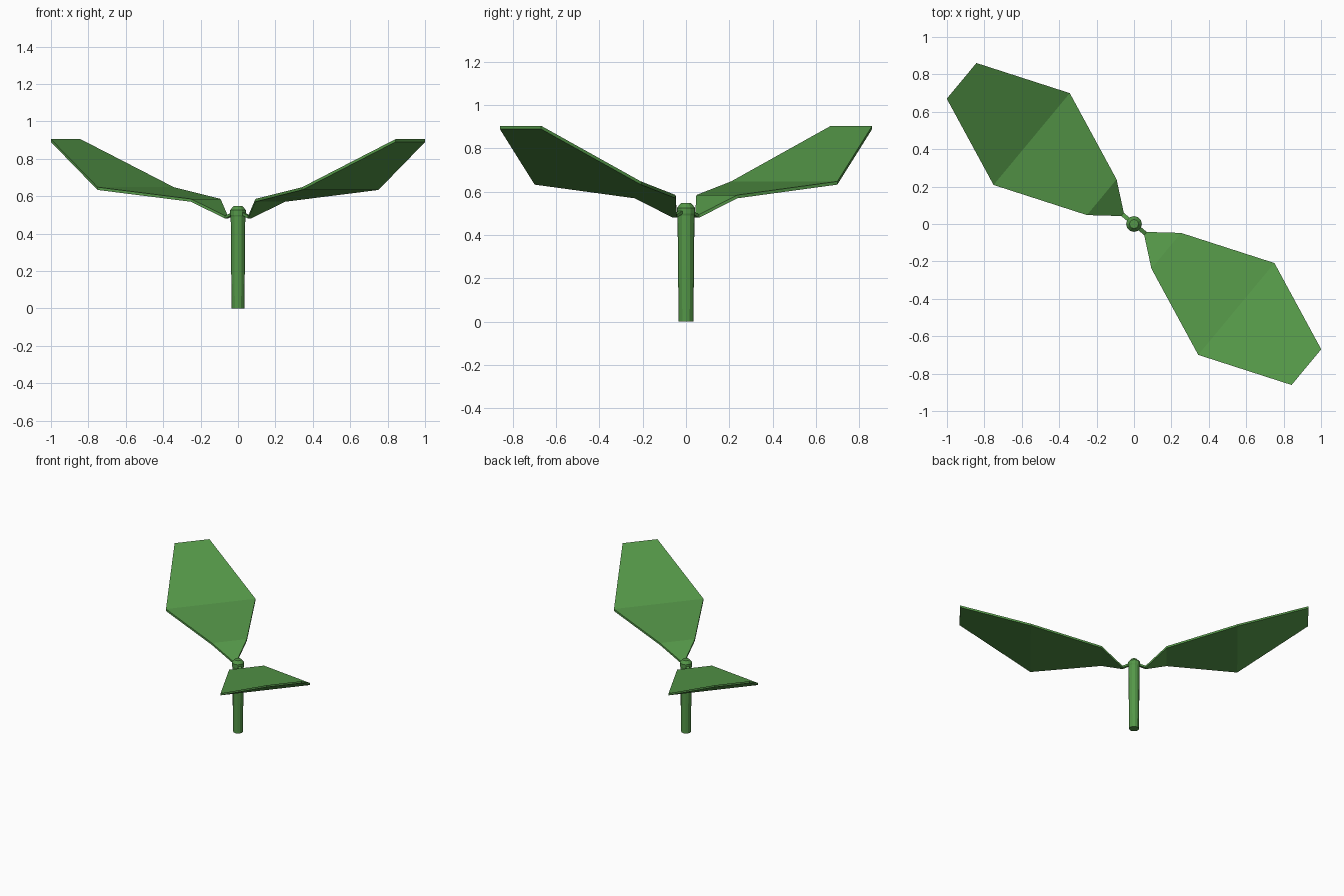
import bpy, bmesh, math

if "Cube" in bpy.data.objects:
    bpy.data.objects.remove(bpy.data.objects["Cube"])

green = bpy.data.materials.new("leaf_green")
green.diffuse_color = (0.09, 0.31, 0.065, 1)
green.use_nodes = True
green.node_tree.nodes["Principled BSDF"].inputs["Base Color"].default_value = green.diffuse_color


def make_object(name, bm):
    bmesh.ops.recalc_face_normals(bm, faces=bm.faces)
    mesh = bpy.data.meshes.new(name)
    bm.to_mesh(mesh)
    bm.free()
    mesh.materials.append(green)
    obj = bpy.data.objects.new(name, mesh)
    bpy.context.collection.objects.link(obj)
    return obj


def loft(name, rings):
    """Skin closed rings of equal length and cap both ends."""
    bm = bmesh.new()
    loops = [[bm.verts.new(co) for co in ring] for ring in rings]
    n = len(loops[0])
    for a, b in zip(loops, loops[1:]):
        for i in range(n):
            j = (i + 1) % n
            bm.faces.new((a[i], a[j], b[j], b[i]))
    bm.faces.new(loops[0])
    bm.faces.new(loops[-1])
    return make_object(name, bm)


# Stem: slim faceted stalk with a bevelled top
def circle(r, z, sides=12):
    return [(r * math.cos(math.tau * i / sides),
             r * math.sin(math.tau * i / sides), z) for i in range(sides)]


stem_profile = [(0.034, 0), (0.037, 0.26), (0.039, 0.49), (0.042, 0.50),
                (0.042, 0.525), (0.024, 0.547)]
loft("stem", [circle(r, z) for r, z in stem_profile])

# Leaves: thin folded plates (distance from stem, half width, top height)
leaf_profile = [(0.02, 0.011, 0.52), (0.08, 0.011, 0.495),
                (0.224, 0.124, 0.585), (0.711, 0.319, 0.648),
                (1.198, 0.124, 0.905)]
THICK = 0.015


def section(r, w, z):
    return [(r, -w, z), (r, w, z), (r, w, z - THICK), (r, -w, z - THICK)]


for name, angle in (("front_leaf", -39.7), ("back_leaf", 140.3)):
    leaf = loft(name, [section(*p) for p in leaf_profile])
    leaf.rotation_euler.z = math.radians(angle)
